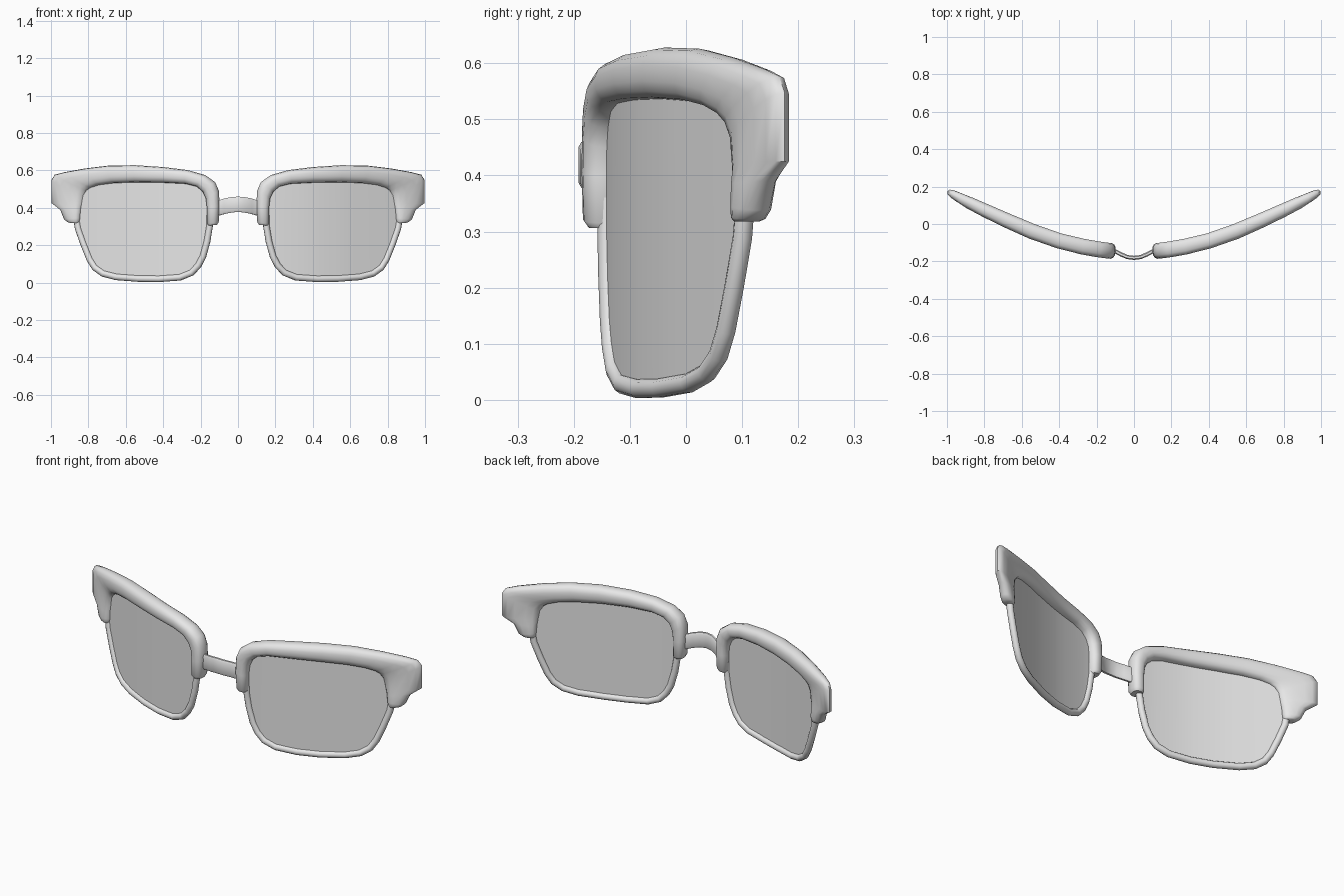
import bpy, bmesh, math
from mathutils import Vector

if "Cube" in bpy.data.objects:
    bpy.data.objects.remove(bpy.data.objects["Cube"])


def material(name, c):
    m = bpy.data.materials.new(name)
    m.diffuse_color = (c, c, c, 1)
    m.use_nodes = True
    m.node_tree.nodes["Principled BSDF"].inputs["Base Color"].default_value = m.diffuse_color
    return m


GREY = material("light grey", 0.8)

# wrap of the front as seen from above: x -> y
WRAP = [(0, -0.155), (0.14, -0.143), (0.25, -0.127), (0.4, -0.092), (0.56, -0.035),
        (0.74, 0.046), (0.9, 0.122), (1.0, 0.177), (1.1, 0.23)]


def lerp_table(table, x):
    for (x0, y0), (x1, y1) in zip(table, table[1:]):
        if x <= x1:
            return y0 + (y1 - y0) * (x - x0) / (x1 - x0)
    return table[-1][1]


def wrap(x):
    return sum(lerp_table(WRAP, x + d) for d in (-0.04, 0, 0.04)) / 3


def normal(x):
    return Vector((wrap(x + 0.05) - wrap(x - 0.05), -0.1, 0)).normalized()


def finish(name, bm, mirror=True, angle=45):
    bmesh.ops.recalc_face_normals(bm, faces=bm.faces)
    me = bpy.data.meshes.new(name)
    bm.to_mesh(me)
    bm.free()
    ob = bpy.data.objects.new(name, me)
    bpy.context.collection.objects.link(ob)
    me.materials.append(GREY)
    if mirror:
        mod = ob.modifiers.new("mirror", 'MIRROR')
        mod.use_mirror_merge = False
    bpy.ops.object.select_all(action='DESELECT')
    ob.select_set(True)
    bpy.context.view_layer.objects.active = ob
    bpy.ops.object.shade_smooth_by_angle(angle=math.radians(angle))
    return ob


def loft(rings, name, mirror=True, angle=45):
    bm = bmesh.new()
    vs = [[bm.verts.new(p) for p in r] for r in rings]
    n = len(vs[0])
    for a, b in zip(vs, vs[1:]):
        for i in range(n):
            bm.faces.new((a[i], a[(i + 1) % n], b[(i + 1) % n], b[i]))
    bm.faces.new(vs[0])
    bm.faces.new(vs[-1])
    return finish(name, bm, mirror, angle)


def section(inner, outer, thick, power=0.8, n=14):
    """Rounded cross-section between an inner and an outer (x, z) point."""
    ring = []
    for i in range(n):
        a = 2 * math.pi * i / n
        c, s = math.cos(a), math.sin(a)
        c = math.copysign(abs(c) ** power, c)
        s = math.copysign(abs(s) ** power, s)
        x = inner[0] + (outer[0] - inner[0]) * (c + 1) / 2
        z = inner[1] + (outer[1] - inner[1]) * (c + 1) / 2
        ring.append(Vector((x, wrap(x), z)) + normal(x) * s * thick / 2)
    return ring


# brow piece: inner x, z, outer x, z, thickness
BROW = [
    (0.158, 0.306, 0.112, 0.308, 0.062), (0.166, 0.315, 0.103, 0.325, 0.082),
    (0.166, 0.40, 0.098, 0.41, 0.086), (0.172, 0.45, 0.102, 0.49, 0.086),
    (0.188, 0.485, 0.122, 0.537, 0.086), (0.220, 0.513, 0.175, 0.575, 0.086),
    (0.280, 0.528, 0.270, 0.602, 0.086), (0.400, 0.534, 0.400, 0.618, 0.084),
    (0.540, 0.536, 0.550, 0.628, 0.084), (0.660, 0.532, 0.690, 0.626, 0.080),
    (0.740, 0.522, 0.820, 0.610, 0.074), (0.785, 0.508, 0.930, 0.590, 0.066),
    (0.808, 0.492, 0.980, 0.577, 0.056), (0.826, 0.465, 0.998, 0.548, 0.052),
    (0.834, 0.420, 0.997, 0.425, 0.052), (0.840, 0.385, 0.948, 0.390, 0.058),
    (0.843, 0.345, 0.926, 0.338, 0.060), (0.846, 0.325, 0.905, 0.322, 0.056),
    (0.852, 0.318, 0.890, 0.318, 0.044),
]
loft([section((a, b), (c, d), t) for a, b, c, d, t in BROW], "brow_piece")

# lower wire rim, running up into the brow piece
RIM = [(0.150, 0.36), (0.152, 0.30), (0.165, 0.22), (0.187, 0.14), (0.212, 0.092), (0.248, 0.053),
       (0.310, 0.028), (0.420, 0.020), (0.530, 0.021), (0.650, 0.030), (0.720, 0.048),
       (0.765, 0.080), (0.793, 0.125), (0.825, 0.205), (0.855, 0.29), (0.866, 0.36)]
R = 0.0175
rings = []
for i, (x, z) in enumerate(RIM):
    p, q = RIM[max(i - 1, 0)], RIM[min(i + 1, len(RIM) - 1)]
    t = Vector((q[0] - p[0], wrap(q[0]) - wrap(p[0]), q[1] - p[1])).normalized()
    nrm = normal(x)
    nrm = (nrm - t * nrm.dot(t)).normalized()
    side = t.cross(nrm)
    rings.append([Vector((x, wrap(x), z)) + R * (nrm * math.cos(k * math.pi / 5)
                 + side * math.sin(k * math.pi / 5)) for k in range(10)])
loft(rings, "lower_rim")

# lens: thin curved plate tucked into rim and brow
TOP = [(0.15, 0.45), (0.2, 0.53), (0.3, 0.56), (0.6, 0.57), (0.75, 0.55), (0.84, 0.48), (0.87, 0.37)]
xs = [0.153, 0.165, 0.187, 0.212, 0.248] + [0.3 + 0.045 * i for i in range(11)] + [0.793, 0.825, 0.855]
slices = []
for x in xs:
    mid, n = Vector((x, wrap(x), 0)), normal(x) * 0.003
    lo, hi = Vector((0, 0, lerp_table(RIM[1:], x))), Vector((0, 0, lerp_table(TOP, x)))
    slices.append([mid + n + lo, mid + n + hi, mid - n + hi, mid - n + lo])
loft(slices, "lens", angle=30)

# bridge: arched strap bowing forward between the two brow pieces
HALF = [(0.135, -0.138, 0.392), (0.10, -0.146, 0.400), (0.07, -0.162, 0.409), (0.035, -0.177, 0.416)]
path = [(-x, y, z) for x, y, z in HALF] + [(0, -0.181, 0.419)] + HALF[::-1]
rings = []
for i, (x, y, z) in enumerate(path):
    p, q = path[max(i - 1, 0)], path[min(i + 1, len(path) - 1)]
    n = Vector((q[1] - p[1], p[0] - q[0], 0)).normalized() * 0.011
    c = Vector((x, y, z))
    rings.append([c + n * a + Vector((0, 0, 0.041 * b)) for a, b in
                  ((1, -0.75), (1, 0.75), (0.5, 1), (-0.5, 1), (-1, 0.75), (-1, -0.75), (-0.5, -1), (0.5, -1))])
loft(rings, "bridge", mirror=False)
